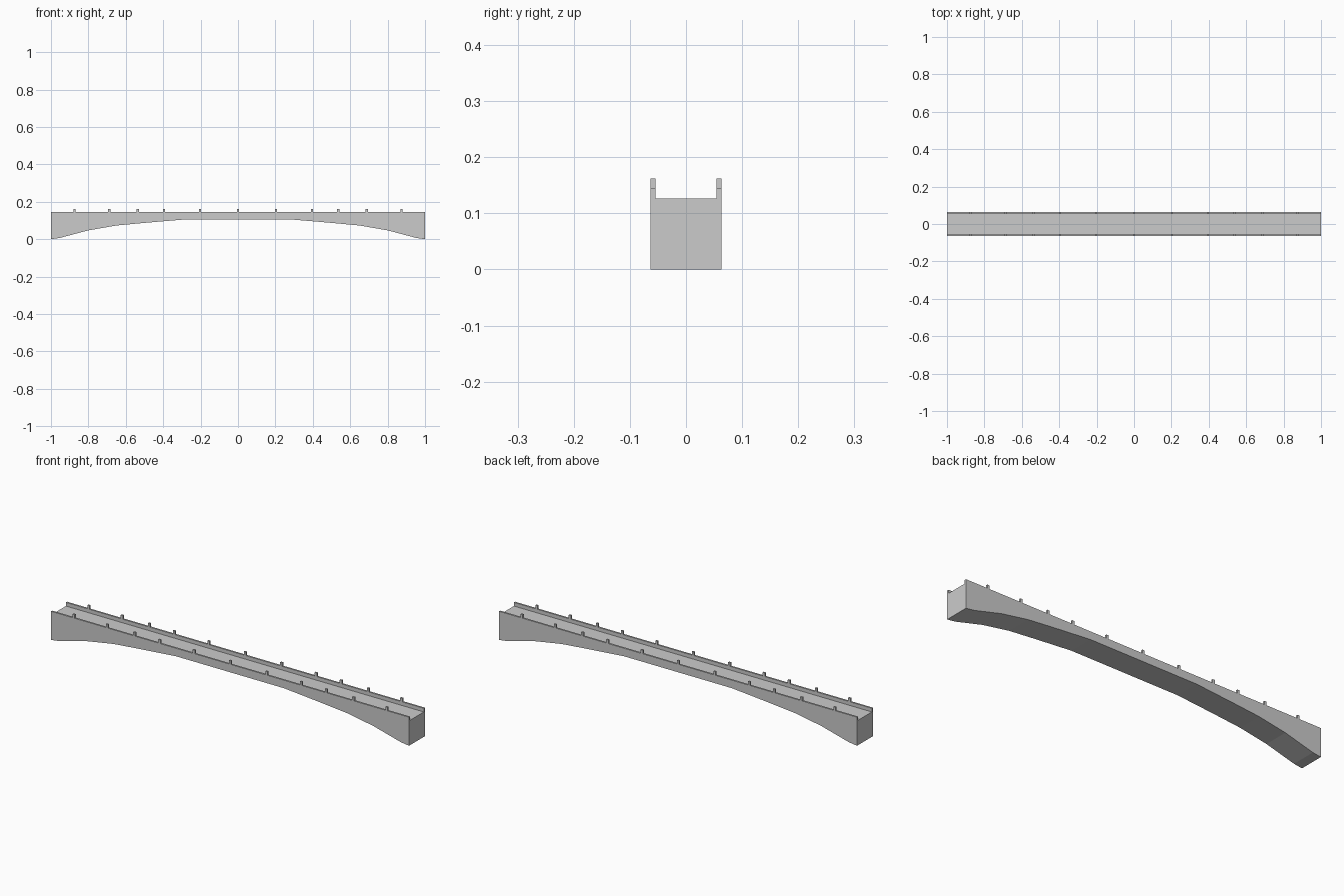
import bpy, bmesh

if "Cube" in bpy.data.objects:
    bpy.data.objects.remove(bpy.data.objects["Cube"])

HALF_W, WALL = 0.0635, 0.009
DECK_Z, WALL_Z, POST_Z = 0.126, 0.1445, 0.1625

# Half of the arched underside, (x, z) from mid-span to the abutment
half = [(0.3, 0.104), (0.5, 0.087), (0.65, 0.073), (0.8, 0.047), (0.955, 0.006), (1.0, 0.0)]
stations = [(-x, z) for x, z in reversed(half)] + half


def finish(bm, name):
    bmesh.ops.recalc_face_normals(bm, faces=bm.faces)
    mesh = bpy.data.meshes.new(name)
    bm.to_mesh(mesh)
    bm.free()
    obj = bpy.data.objects.new(name, mesh)
    bpy.context.collection.objects.link(obj)
    return obj


# Bridge span: U-shaped section (deck plus parapets) lofted along the arch
bm = bmesh.new()
inner = HALF_W - WALL
rings = []
for x, z in stations:
    section = [(-HALF_W, z), (HALF_W, z), (HALF_W, WALL_Z), (inner, WALL_Z),
               (inner, DECK_Z), (-inner, DECK_Z), (-inner, WALL_Z), (-HALF_W, WALL_Z)]
    rings.append([bm.verts.new((x, y, h)) for y, h in section])
for a, b in zip(rings, rings[1:]):
    for i in range(8):
        j = (i + 1) % 8
        bm.faces.new((a[i], a[j], b[j], b[i]))
bm.faces.new(rings[0])
bm.faces.new(rings[-1])
finish(bm, "bridge_span")

# Parapet posts: small blocks on both walls, mirrored about mid-span
half_posts = [0.203, 0.396, 0.536, 0.688, 0.874]
bm = bmesh.new()
for x in [-p for p in half_posts] + [0.0] + half_posts:
    for side in (-1, 1):
        cube = bmesh.ops.create_cube(bm, size=1)["verts"]
        bmesh.ops.scale(bm, vec=(0.012, WALL, POST_Z - WALL_Z), verts=cube)
        bmesh.ops.translate(bm, verts=cube, vec=(x, side * (HALF_W - WALL / 2), (POST_Z + WALL_Z) / 2))
finish(bm, "parapet_posts")
